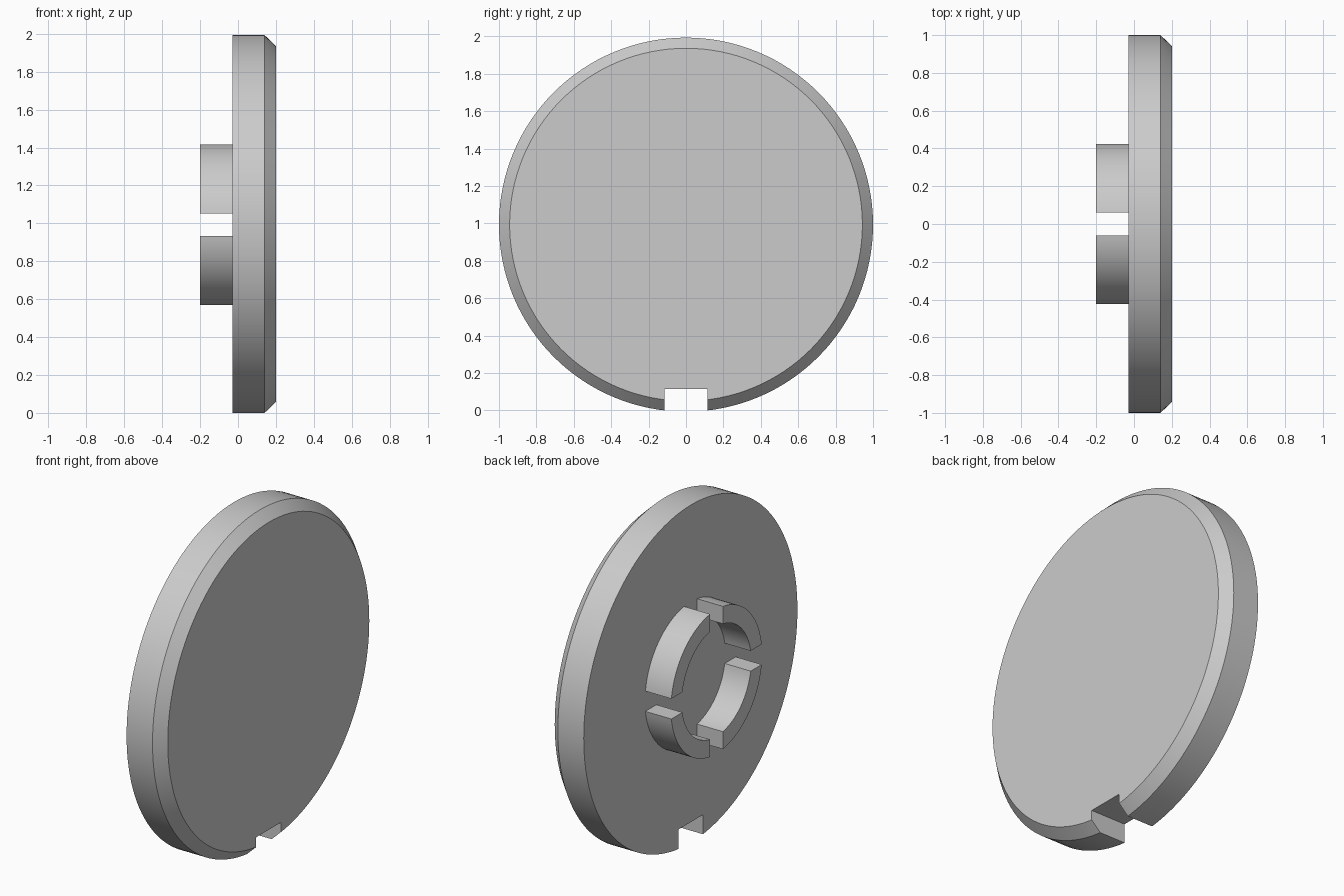
import bpy, bmesh
from math import sin, cos, asin, pi

if "Cube" in bpy.data.objects:
    bpy.data.objects.remove(bpy.data.objects["Cube"])

CZ = 0.993      # height of the disc axis (notch removes the lowest sliver)
SEG = 128


def make_object(name, bm):
    bmesh.ops.recalc_face_normals(bm, faces=bm.faces)
    mesh = bpy.data.meshes.new(name)
    bm.to_mesh(mesh)
    bm.free()
    obj = bpy.data.objects.new(name, mesh)
    bpy.context.collection.objects.link(obj)
    return obj


def smooth(obj):
    bpy.ops.object.select_all(action='DESELECT')
    obj.select_set(True)
    bpy.context.view_layer.objects.active = obj
    bpy.ops.object.shade_smooth_by_angle(angle=pi / 6)


# Disc: stacked circles along x, chamfered on the +x rim
bm = bmesh.new()
rings = []
for x, r in ((-0.03, 1.0), (0.14, 1.0), (0.20, 0.943)):
    rings.append([bm.verts.new((x, r * cos(2 * pi * i / SEG), CZ + r * sin(2 * pi * i / SEG)))
                  for i in range(SEG)])
for a, b in zip(rings, rings[1:]):
    for i in range(SEG):
        j = (i + 1) % SEG
        bm.faces.new((a[i], a[j], b[j], b[i]))
bm.faces.new(rings[0])
bm.faces.new(rings[-1])
disc = make_object("disc", bm)

# Rectangular notch cut through the bottom rim
bm = bmesh.new()
bmesh.ops.create_cube(bm, size=1)
bmesh.ops.scale(bm, vec=(1, 0.23, 0.4), verts=bm.verts)
bmesh.ops.translate(bm, vec=(0, 0, 0.115 - 0.2), verts=bm.verts)
cutter = make_object("notch_cutter", bm)
cutter.hide_render = True
cutter.hide_set(True)
cut = disc.modifiers.new("notch", 'BOOLEAN')
cut.operation = 'DIFFERENCE'
cut.solver = 'EXACT'
cut.object = cutter
bpy.context.view_layer.objects.active = disc
bpy.ops.object.modifier_apply(modifier=cut.name)
bpy.data.objects.remove(cutter)
smooth(disc)


# Split collar on the back: four arcs with parallel-sided gaps
def collar_arc(name, turn, r_in=0.325, r_out=0.427, gap=0.06, n=20):
    bm = bmesh.new()
    sections = []
    for i in range(n + 1):
        section = []
        for x, r in ((-0.2, r_in), (-0.2, r_out), (-0.03, r_out), (-0.03, r_in)):
            end = asin(gap / r)
            a = turn + end + (pi / 2 - 2 * end) * i / n
            section.append(bm.verts.new((x, r * cos(a), CZ + r * sin(a))))
        sections.append(section)
    for s, t in zip(sections, sections[1:]):
        for k in range(4):
            m = (k + 1) % 4
            bm.faces.new((s[k], s[m], t[m], t[k]))
    bm.faces.new(sections[0])
    bm.faces.new(sections[-1])
    smooth(make_object(name, bm))


for q in range(4):
    collar_arc(f"collar_arc_{q + 1}", q * pi / 2)
